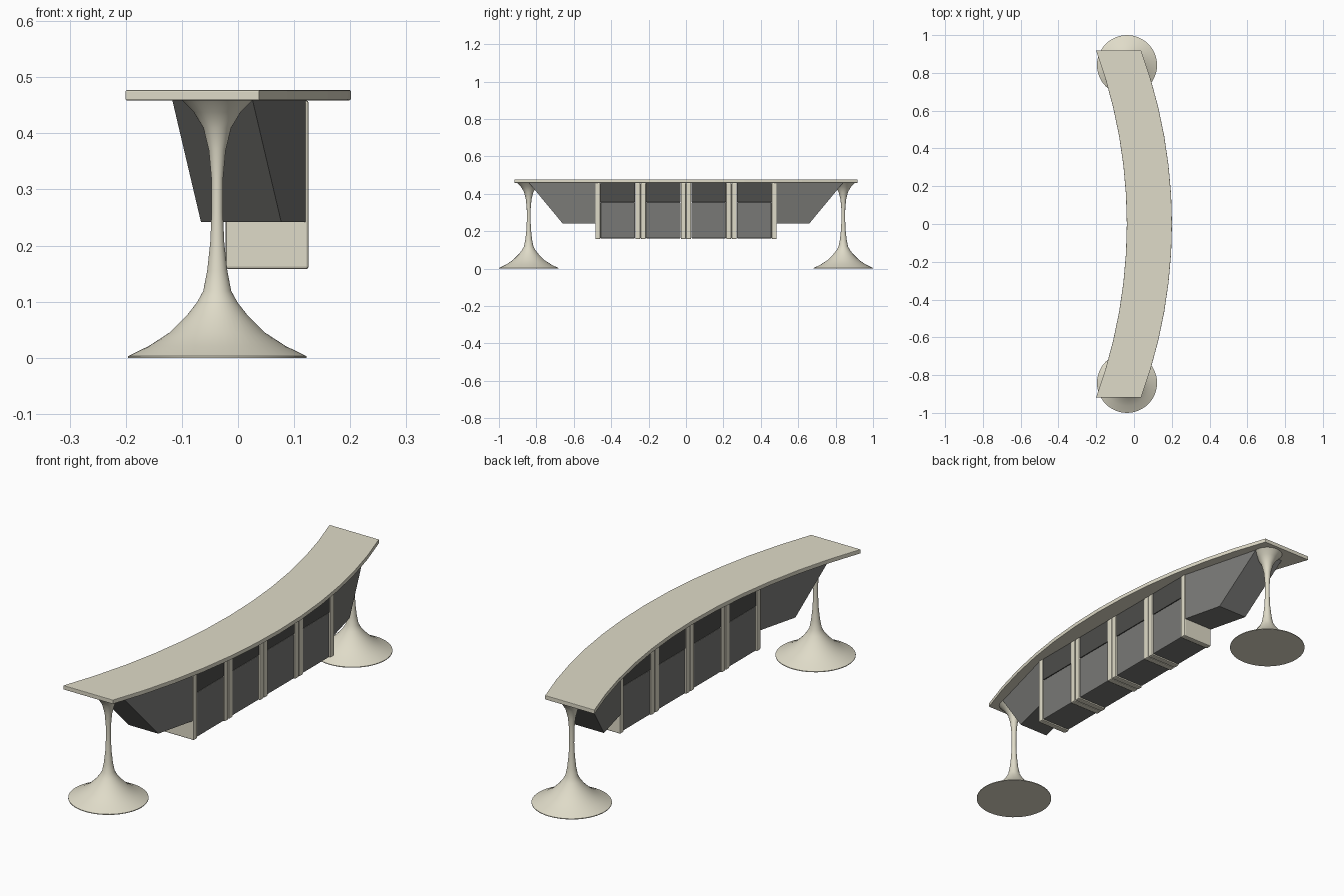
import bpy, bmesh, math

if "Cube" in bpy.data.objects:
    bpy.data.objects.remove(bpy.data.objects["Cube"])

def material(name, rgb):
    m = bpy.data.materials.new(name)
    m.diffuse_color = (*rgb, 1)
    m.use_nodes = True
    m.node_tree.nodes["Principled BSDF"].inputs["Base Color"].default_value = m.diffuse_color
    return m

CREAM = material("cream", (0.74, 0.71, 0.58))
GREY = material("grey", (0.19, 0.19, 0.18))
DARK = material("dark_grey", (0.075, 0.075, 0.07))

def finish(bm, name, mat, bevel=0.0, smooth=False):
    bmesh.ops.recalc_face_normals(bm, faces=bm.faces[:])
    me = bpy.data.meshes.new(name)
    bm.to_mesh(me)
    bm.free()
    ob = bpy.data.objects.new(name, me)
    bpy.context.collection.objects.link(ob)
    me.materials.append(mat)
    if bevel:
        b = ob.modifiers.new("bevel", 'BEVEL')
        b.width, b.segments = bevel, 2
    if smooth:
        bpy.ops.object.select_all(action='DESELECT')
        ob.select_set(True)
        bpy.context.view_layer.objects.active = ob
        bpy.ops.object.shade_smooth_by_angle(angle=math.radians(35))
    return ob

def prism(name, bottom, top, mat, bevel=0.0):
    """Solid between two matching loops of 3D points."""
    bm = bmesh.new()
    a = [bm.verts.new(p) for p in bottom]
    b = [bm.verts.new(p) for p in top]
    bm.faces.new(a)
    bm.faces.new(b)
    n = len(a)
    for i in range(n):
        bm.faces.new((a[i], a[(i + 1) % n], b[(i + 1) % n], b[i]))
    return finish(bm, name, mat, bevel)

def box(name, x, y, z, mat, bevel=0.0):
    loop = [(x[0], y[0]), (x[1], y[0]), (x[1], y[1]), (x[0], y[1])]
    return prism(name, [(*p, z[0]) for p in loop], [(*p, z[1]) for p in loop], mat, bevel)

# Curved table top
N, HALF, SAG = 12, 0.918, 0.163
R = (HALF ** 2 + SAG ** 2) / (2 * SAG)
A = math.asin(HALF / R)
arc = []
for i in range(N + 1):
    t = -A + 2 * A * i / N
    arc.append((R * math.cos(t) - R, R * math.sin(t)))
loop = [(x + 0.201, y) for x, y in arc] + [(x - 0.038, y) for x, y in reversed(arc)]
prism("table_top", [(*p, 0.459) for p in loop], [(*p, 0.477) for p in loop], CREAM, 0.002)

# Trumpet pedestals
profile = [(0, 0), (0.159, 0), (0.159, 0.003), (0.122, 0.021), (0.085, 0.045), (0.053, 0.077),
           (0.036, 0.099), (0.025, 0.119), (0.018, 0.155), (0.0125, 0.205), (0.010, 0.26),
           (0.0105, 0.32), (0.015, 0.37), (0.025, 0.41), (0.042, 0.438), (0.064, 0.460), (0, 0.460)]
for side, label in ((-1, "front"), (1, "back")):
    bm = bmesh.new()
    vs = [bm.verts.new((r, 0, z)) for r, z in profile]
    es = [bm.edges.new(e) for e in zip(vs, vs[1:])]
    bmesh.ops.spin(bm, geom=vs + es, cent=(0, 0, 0), axis=(0, 0, 1),
                   angle=2 * math.pi, steps=48)
    bmesh.ops.remove_doubles(bm, verts=bm.verts[:], dist=1e-4)
    leg = finish(bm, label + "_pedestal", CREAM, smooth=True)
    leg.location = (-0.037, side * 0.841, 0)

# Tapered wing boxes running out to the pedestals
for s, label in ((-1, "front"), (1, "back")):
    low = [(-0.02, s * 0.478, 0.242), (0.122, s * 0.478, 0.242),
           (0.077, s * 0.66, 0.242), (-0.066, s * 0.66, 0.242)]
    high = [(-0.02, s * 0.478, 0.459), (0.122, s * 0.478, 0.459),
            (0.026, s * 0.84, 0.459), (-0.117, s * 0.84, 0.459)]
    prism(label + "_wing", low, high, GREY)

# Four cabinets: two cream side panels, dark upper box, grey drawer
W = 0.243
for i in range(4):
    c = (i - 1.5) * W
    n = str(i + 1)
    for s in (-1, 1):
        y0, y1 = sorted((c + s * 0.0935, c + s * 0.1205))
        box("side_panel_" + n, (-0.022, 0.126), (y0, y1), (0.158, 0.459), CREAM, 0.005)
    box("upper_box_" + n, (-0.018, 0.122), (c - 0.093, c + 0.093), (0.357, 0.459), DARK)
    box("drawer_" + n, (-0.018, 0.122), (c - 0.092, c + 0.092), (0.162, 0.355), GREY, 0.003)
